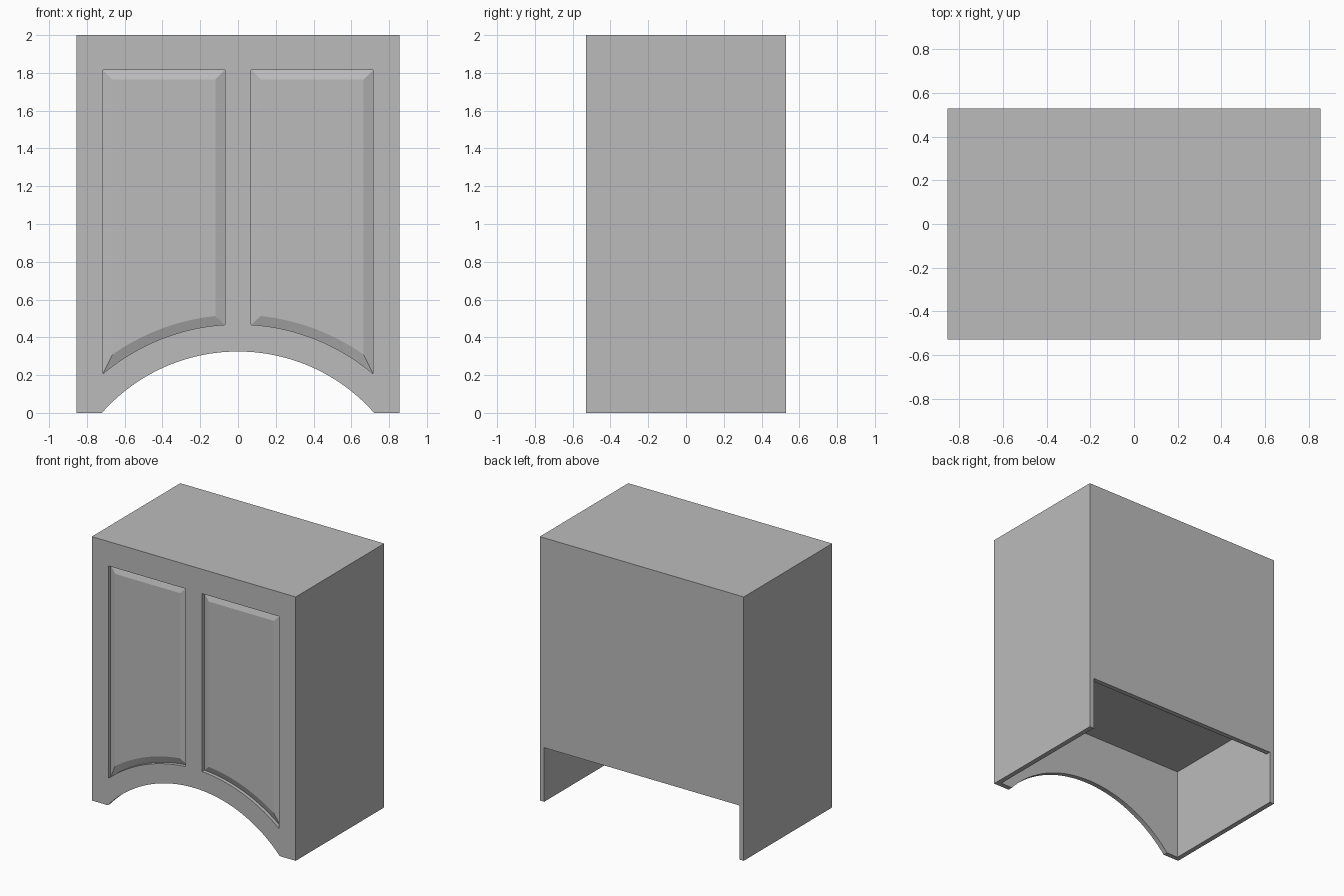
import bpy, bmesh, math

if "Cube" in bpy.data.objects:
    bpy.data.objects.remove(bpy.data.objects["Cube"])

HALF_W, HALF_D, HEIGHT, WALL = 0.855, 0.53, 2.0, 0.037
FRONT = -HALF_D
ARC_Z = -0.637          # shared centre of the concentric arches
RECESS, FIELD = 0.028, 0.008

grey = bpy.data.materials.new("cabinet grey")
grey.use_nodes = True
grey.diffuse_color = (0.5, 0.5, 0.5, 1)
grey.node_tree.nodes["Principled BSDF"].inputs["Base Color"].default_value = (0.5, 0.5, 0.5, 1)


def loft(name, rings):
    """Solid through (outline, y) rings with the same point count, capped at both ends."""
    bm = bmesh.new()
    loops = [[bm.verts.new((x, y, z)) for x, z in outline] for outline, y in rings]
    for a, b in zip(loops, loops[1:]):
        for i in range(len(a)):
            j = (i + 1) % len(a)
            bm.faces.new((a[i], a[j], b[j], b[i]))
    bm.faces.new(loops[0])
    bm.faces.new(loops[-1])
    bmesh.ops.recalc_face_normals(bm, faces=bm.faces)
    mesh = bpy.data.meshes.new(name)
    bm.to_mesh(mesh)
    bm.free()
    mesh.materials.append(grey)
    obj = bpy.data.objects.new(name, mesh)
    bpy.context.collection.objects.link(obj)
    return obj


def rect(half_width, low, high):
    return [(-half_width, low), (half_width, low), (half_width, high), (-half_width, high)]


def arc(radius, x0, x1, steps):
    xs = [x0 + (x1 - x0) * i / steps for i in range(steps + 1)]
    return [(x, ARC_Z + math.sqrt(radius ** 2 - x * x)) for x in xs]


def door_outline(side, inset):
    x0, x1, top = 0.07 + inset, 0.715 - inset, 1.815 - inset
    pts = arc(1.106 + inset, x0, x1, 20) + [(x1, top), (x0, top)]
    return [(side * x, z) for x, z in pts]


# Cabinet body: one solid, with everything open cut away
body = loft("cabinet_body", [(rect(HALF_W, 0, HEIGHT), FRONT), (rect(HALF_W, 0, HEIGHT), HALF_D)])
inner = HALF_W - WALL
arch = arc(0.962, -0.76, 0.76, 48) + [(0.76, -0.3), (-0.76, -0.3)]
cuts = [
    ("cavity", rect(inner, -0.1, 0.70), FRONT + WALL, HALF_D - WALL),
    ("back_opening", rect(inner, -0.1, 0.41), 0, HALF_D + 0.1),
    ("front_arch", arch, FRONT - 0.1, 0),
] + [("door_recess", door_outline(s, 0), FRONT - 0.1, FRONT + RECESS) for s in (-1, 1)]
for name, outline, y0, y1 in cuts:
    cutter = loft(name + "_cutter", [(outline, y0), (outline, y1)])
    cutter.hide_render = True
    mod = body.modifiers.new(name, "BOOLEAN")
    mod.operation, mod.solver, mod.object = "DIFFERENCE", "EXACT", cutter
    bpy.context.view_layer.objects.active = body
    bpy.ops.object.modifier_apply(modifier=mod.name)
    bpy.data.objects.remove(cutter)

# Raised door panels with bevelled borders, sunk into the recesses
panels = []
for side, label in ((-1, "right"), (1, "left")):
    panels.append(loft(label + "_door_panel", [
        (door_outline(side, 0.05), FRONT + FIELD),
        (door_outline(side, 0), FRONT + RECESS - 0.001),
        (door_outline(side, 0), FRONT + RECESS + 0.004)]))

# Smooth the curved edges, keep corners sharp
bpy.ops.object.select_all(action="DESELECT")
for obj in [body] + panels:
    obj.select_set(True)
bpy.context.view_layer.objects.active = body
bpy.ops.object.shade_smooth_by_angle(angle=math.radians(15))
